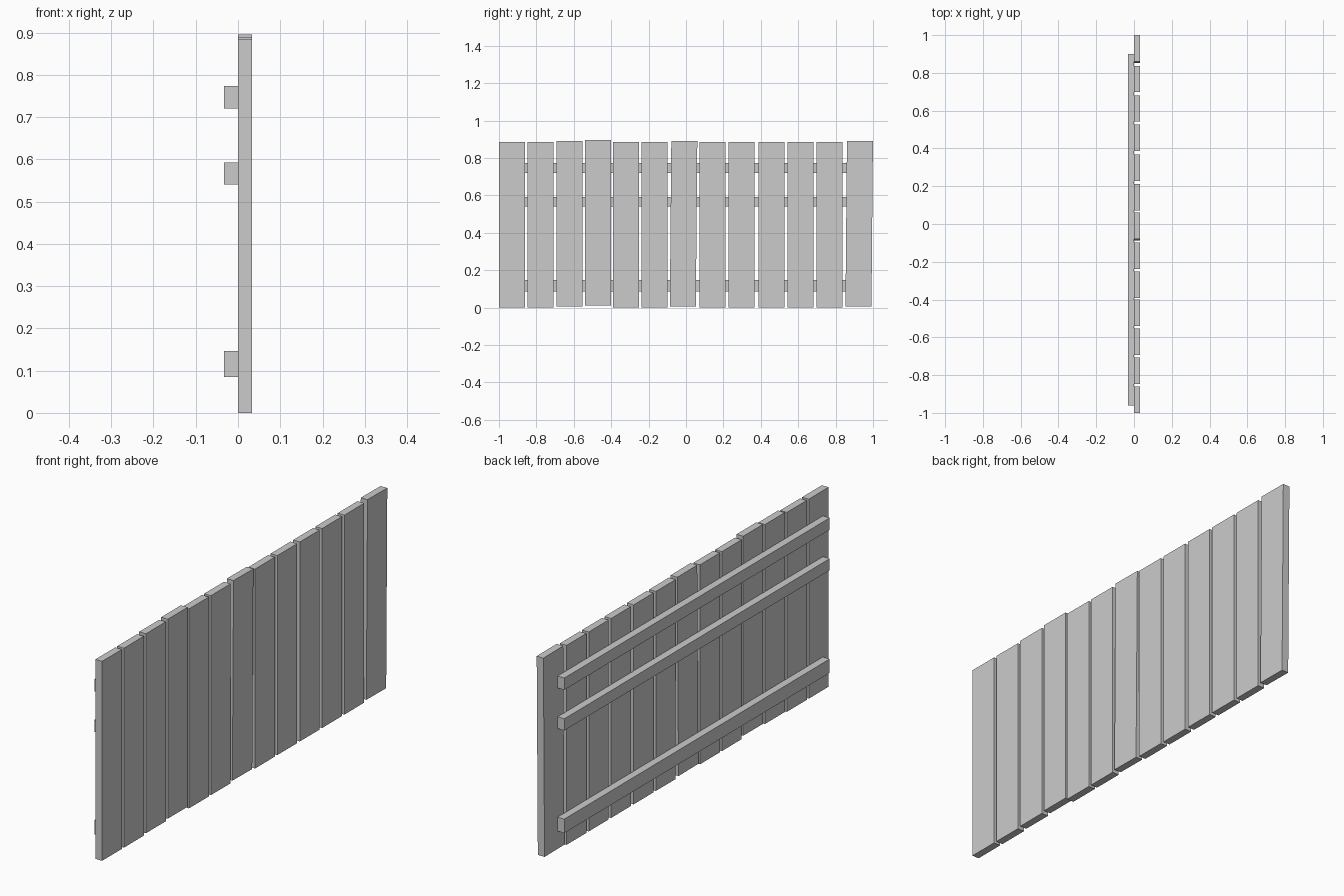
import bpy

if "Cube" in bpy.data.objects:
    bpy.data.objects.remove(bpy.data.objects["Cube"])

def box(name, lo, hi, tilt=0.0):
    size = [b - a for a, b in zip(lo, hi)]
    centre = [(a + b) / 2 for a, b in zip(lo, hi)]
    bpy.ops.mesh.primitive_cube_add(size=1, location=centre, rotation=(tilt, 0, 0))
    ob = bpy.context.object
    ob.name = name
    ob.scale = size
    bpy.ops.object.transform_apply(location=False, rotation=False, scale=True)
    return ob

THICK, WIDTH, HEIGHT = 0.033, 0.139, 0.885

# Vertical planks: centre positions, with a few lifted or slightly tilted
centres = [-0.93, -0.777, -0.623, -0.47, -0.321, -0.168, -0.013,
           0.142, 0.298, 0.456, 0.612, 0.768, 0.926]
lift = {2: 0.005, 3: 0.011, 6: 0.006, 12: 0.006}
tilt = {6: -0.009, 12: -0.009}
for i, y in enumerate(centres):
    z = lift.get(i, 0.0)
    box(f"plank_{i + 1}", (0, y - WIDTH / 2, z),
        (THICK, y + WIDTH / 2, z + HEIGHT), tilt.get(i, 0.0))

# Horizontal rails on the back
for name, z0, z1 in (("bottom_rail", 0.085, 0.147),
                     ("middle_rail", 0.540, 0.592),
                     ("top_rail", 0.720, 0.773)):
    box(name, (-THICK, -0.96, z0), (0, 0.90, z1))
